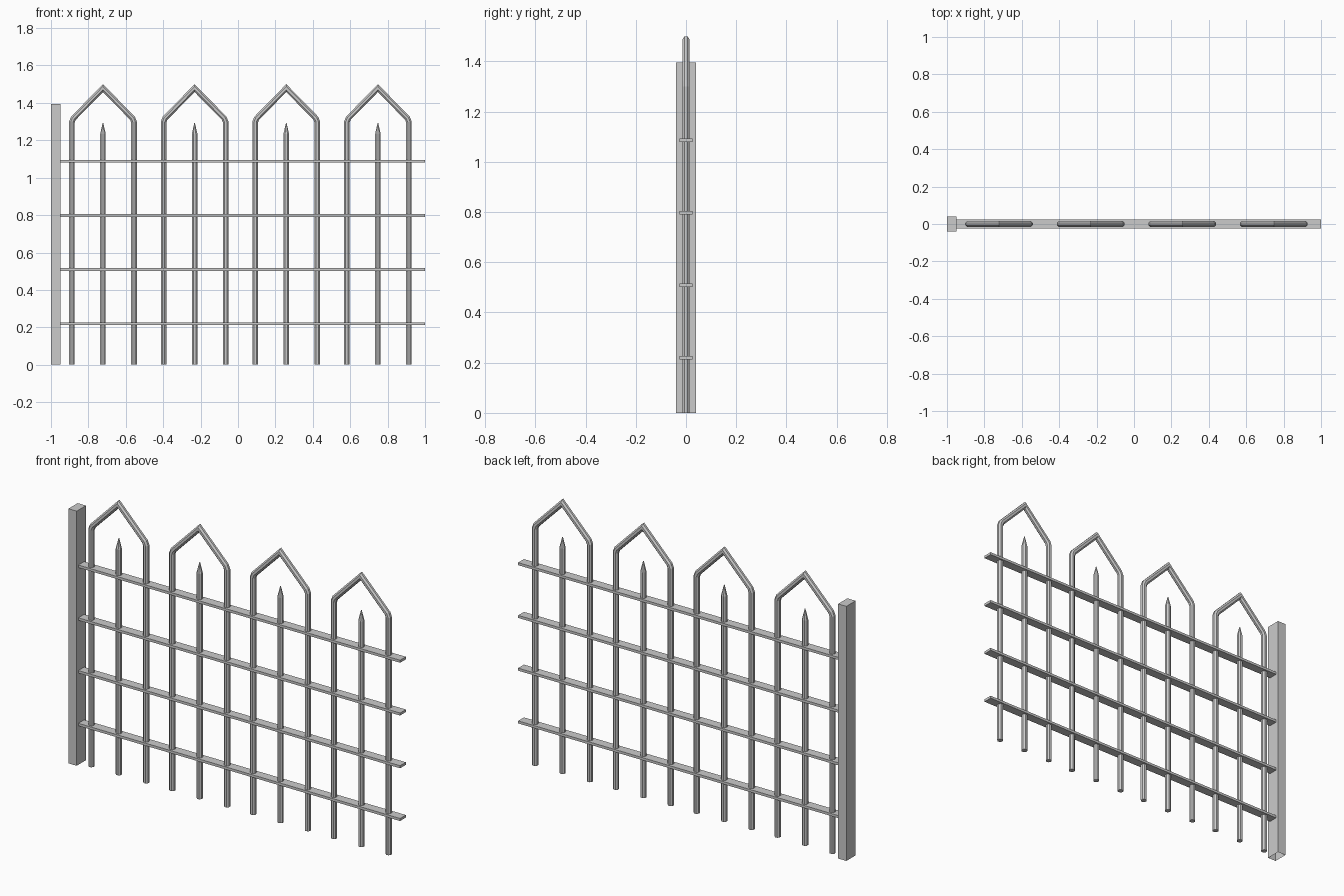
import bpy, bmesh, math
from mathutils import Vector

if "Cube" in bpy.data.objects:
    bpy.data.objects.remove(bpy.data.objects["Cube"])

SIDES = 8
BAR_R = 0.016


def finish(bm, name):
    bmesh.ops.recalc_face_normals(bm, faces=bm.faces)
    me = bpy.data.meshes.new(name)
    bm.to_mesh(me)
    bm.free()
    ob = bpy.data.objects.new(name, me)
    bpy.context.collection.objects.link(ob)
    return ob


def box(name, lo, hi, open_bottom=False):
    bm = bmesh.new()
    bmesh.ops.create_cube(bm, size=1)
    lo, hi = Vector(lo), Vector(hi)
    for v in bm.verts:
        v.co = (lo + hi) / 2 + v.co * (hi - lo)
    ob = finish(bm, name)
    if open_bottom:
        bm = bmesh.new()
        bm.from_mesh(ob.data)
        bmesh.ops.delete(bm, geom=[f for f in bm.faces if f.normal.z < -0.9], context='FACES_ONLY')
        bm.to_mesh(ob.data)
        bm.free()
    return ob


def bar(name, cx, path, radii):
    """Sweep an octagon along a path in the XZ plane with mitred corners."""
    bm = bmesh.new()
    pts = [Vector((cx + x, 0, z)) for x, z in path]
    rings = []
    for i, p in enumerate(pts):
        a = (p - pts[i - 1]).normalized() if i else None
        b = (pts[i + 1] - p).normalized() if i < len(pts) - 1 else None
        a, b = a or b, b or a
        t = (a + b).normalized()
        side = Vector((t.z, 0, -t.x)) / t.dot(a)
        ring = []
        for k in range(SIDES):
            ang = math.tau * (k + 0.5) / SIDES
            ring.append(bm.verts.new(p + radii[i] * (side * math.cos(ang) + Vector((0, math.sin(ang), 0)))))
        rings.append(ring)
    for r, s in zip(rings, rings[1:]):
        for k in range(SIDES):
            j = (k + 1) % SIDES
            bm.faces.new((r[k], r[j], s[j], s[k]))
    bm.faces.new(rings[0])
    bm.faces.new(rings[-1])
    return finish(bm, name)


# End post
box("post", (-1, -0.04, 0), (-0.95, 0.04, 1.395), open_bottom=True)

# Horizontal flat rails
for i, z in enumerate((0.22, 0.509, 0.798, 1.087)):
    box(f"rail_{i + 1}", (-0.952, -0.025, z - 0.007), (1, 0.025, z + 0.007))

# Pointed arches, each with a central spike
half = [(-0.166, 0), (-0.166, 1.298), (-0.158, 1.318)]
arch = half + [(0, 1.479)] + [(-x, z) for x, z in reversed(half)]
for i in range(4):
    cx = -0.722 + 0.49 * i
    bar(f"arch_{i + 1}", cx, arch, [BAR_R] * len(arch))
    bar(f"spike_{i + 1}", cx, [(0, 0), (0, 1.235), (0, 1.292)], [BAR_R, BAR_R, 0.002])
